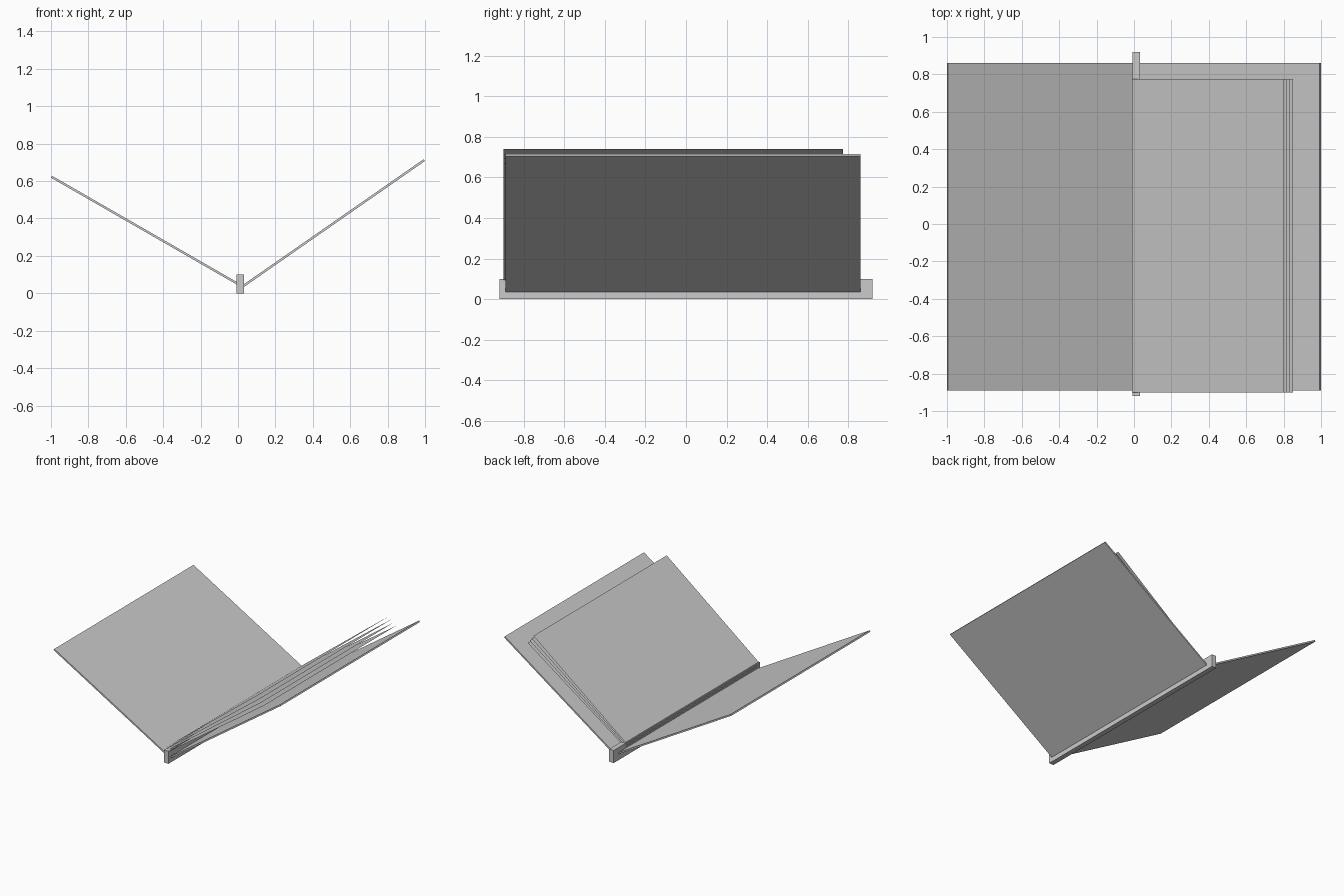
import bpy
import bmesh
from mathutils import Vector

if "Cube" in bpy.data.objects:
    bpy.data.objects.remove(bpy.data.objects["Cube"])

grey = bpy.data.materials.new("light grey")
grey.diffuse_color = (0.6, 0.6, 0.6, 1)
grey.use_nodes = True
grey.node_tree.nodes["Principled BSDF"].inputs["Base Color"].default_value = grey.diffuse_color


def sheet(name, start, end, y0, y1, thickness=0.0):
    """Flat panel running from start to end in (x, z), spanning y0 to y1."""
    a, b = Vector(start), Vector(end)
    d = (b - a).normalized()
    off = Vector((-d.y, d.x)) * thickness / 2
    bm = bmesh.new()
    if thickness:
        profile = [a + off, a - off, b - off, b + off]
    else:
        profile = [a, b]
    front = [bm.verts.new((p.x, y0, p.y)) for p in profile]
    back = [bm.verts.new((p.x, y1, p.y)) for p in profile]
    if thickness:
        bm.faces.new(front)
        bm.faces.new(back[::-1])
        for i in range(4):
            j = (i + 1) % 4
            bm.faces.new((front[i], back[i], back[j], front[j]))
        bmesh.ops.recalc_face_normals(bm, faces=bm.faces)
    else:
        bm.faces.new((front[0], front[1], back[1], back[0]))
    mesh = bpy.data.meshes.new(name)
    bm.to_mesh(mesh)
    bm.free()
    mesh.materials.append(grey)
    obj = bpy.data.objects.new(name, mesh)
    bpy.context.collection.objects.link(obj)
    return obj


# Upright spine bar
sheet("spine", (0.012, 0.0), (0.012, 0.1), -0.92, 0.92, 0.04)

# Two open covers
sheet("left_cover", (0.005, 0.047), (-0.997, 0.623), -0.89, 0.86, 0.012)
sheet("right_cover", (0.03, 0.04), (0.996, 0.712), -0.89, 0.86, 0.012)

# Paper-thin pages fanned over the right cover
pages = 4
for i in range(pages):
    t = i / (pages - 1)
    sheet(f"page_{i + 1}", (-0.01, 0.066 + 0.042 * t),
          (0.85 - 0.05 * t, 0.67 + 0.07 * t), -0.90, 0.775)
